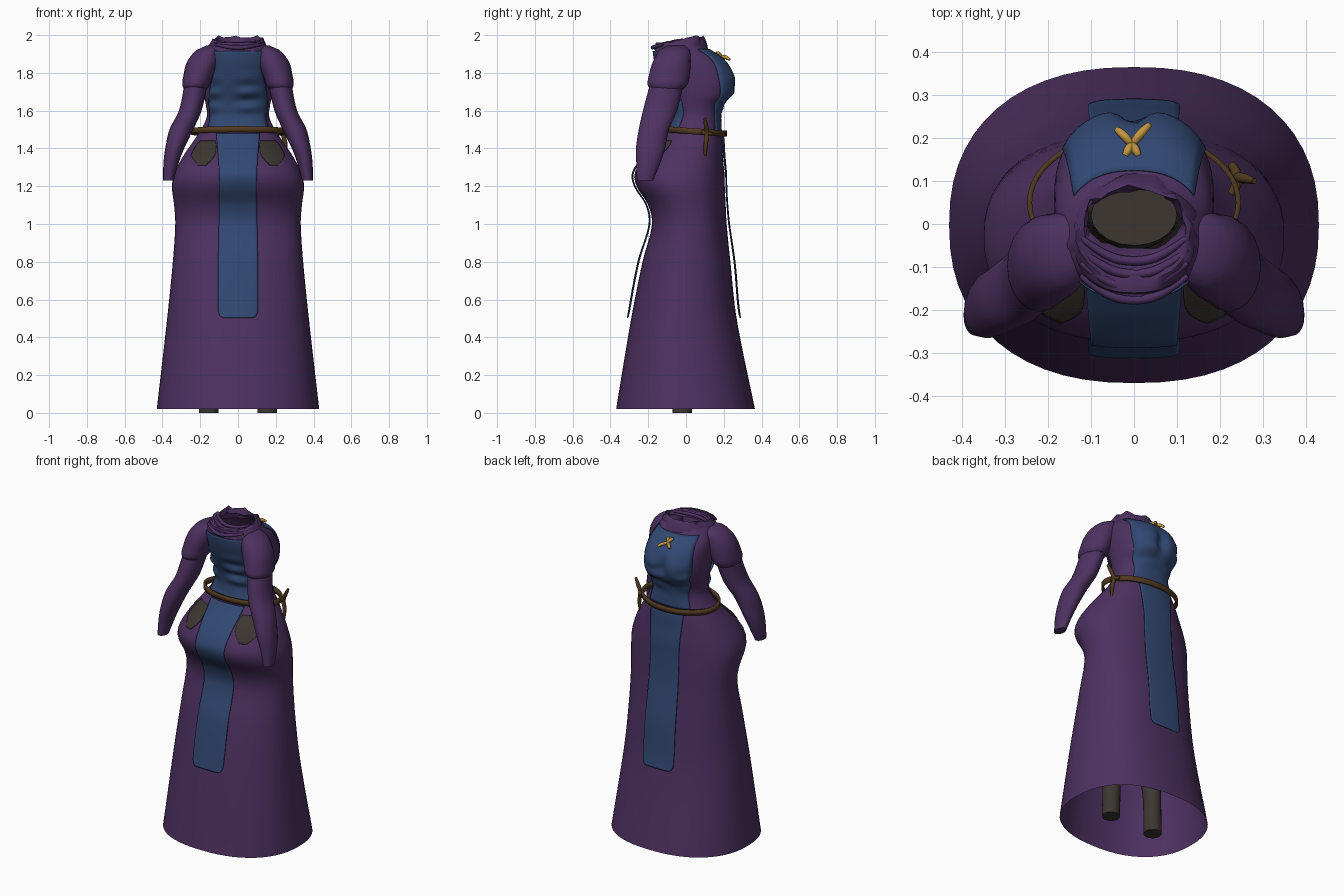
import bpy, math, random
from mathutils import Vector

random.seed(4)
cube = bpy.data.objects.get("Cube")
if cube:
    bpy.data.objects.remove(cube, do_unlink=True)


def material(name, rgb):
    mat = bpy.data.materials.new(name)
    mat.use_nodes = True
    mat.diffuse_color = (*rgb, 1)
    mat.node_tree.nodes["Principled BSDF"].inputs["Base Color"].default_value = (*rgb, 1)
    return mat


PURPLE = material("purple cloth", (.075, .031, .12))
BLUE = material("blue cloth", (.031, .065, .17))
BROWN = material("brown leather", (.085, .042, .014))
GOLD = material("gold ribbon", (.55, .31, .05))
DARK = material("dark underlayer", (.045, .037, .03))


def finish(obj, mat, thickness=0):
    obj.data.materials.append(mat)
    if thickness:
        mod = obj.modifiers.new("Thickness", "SOLIDIFY")
        mod.thickness = thickness
        mod.offset = 0
    bpy.ops.object.select_all(action="DESELECT")
    obj.select_set(True)
    bpy.context.view_layer.objects.active = obj
    bpy.ops.object.shade_smooth_by_angle(angle=math.radians(50))
    return obj


def sheet(name, rows, mat, wrap=False, caps=(), thickness=0):
    """Skin a list of equally long point rows; caps lists the rows to close."""
    n = len(rows[0])
    faces = []
    for r in range(len(rows) - 1):
        for i in range(n if wrap else n - 1):
            j = (i + 1) % n
            faces.append((r * n + i, r * n + j, (r + 1) * n + j, (r + 1) * n + i))
    for r in caps:
        start = (r % len(rows)) * n
        ring = list(range(start, start + n))
        faces.append(ring[::-1] if r == 0 else ring)
    mesh = bpy.data.meshes.new(name)
    mesh.from_pydata([p for row in rows for p in row], [], faces)
    mesh.update()
    obj = bpy.data.objects.new(name, mesh)
    bpy.context.collection.objects.link(obj)
    return finish(obj, mat, thickness)


def sample(keys, z):
    """Smoothly interpolate key rows (height first, ascending)."""
    k = 0
    while k < len(keys) - 2 and z > keys[k + 1][0]:
        k += 1
    a, b = keys[k], keys[k + 1]
    before, after = keys[max(k - 1, 0)], keys[min(k + 2, len(keys) - 1)]
    span = b[0] - a[0]
    t = min(max((z - a[0]) / span, 0), 1)
    out = []
    for i in range(1, len(a)):
        ma = (b[i] - before[i]) / (b[0] - before[0]) * span
        mb = (after[i] - a[i]) / (after[0] - a[0]) * span
        out.append(a[i] * (2*t**3 - 3*t*t + 1) + ma * (t**3 - 2*t*t + t)
                   + b[i] * (3*t*t - 2*t**3) + mb * (t**3 - t*t))
    return out


def steps(low, high, count):
    return [low + (high - low) * i / count for i in range(count + 1)]


def limb(name, keys, mat, count=20, sides=20, flip=1, caps=(), thickness=0):
    """Elliptical rings along keys of height, x, y, x radius, y radius."""
    rows = []
    for z in steps(keys[0][0], keys[-1][0], count):
        x, y, rx, ry = sample(keys, z)
        rows.append([(flip * x + rx * math.cos(a), y + ry * math.sin(a), z)
                     for a in steps(0, math.tau, sides)[:-1]])
    return sheet(name, rows, mat, True, caps, thickness)


def cord(name, points, radius, mat):
    """Tapered round strand through points."""
    curve = bpy.data.curves.new(name, "CURVE")
    curve.dimensions = "3D"
    curve.bevel_depth = radius
    curve.bevel_resolution = 2
    curve.use_fill_caps = True
    spline = curve.splines.new("NURBS")
    spline.points.add(len(points) - 1)
    for i, (point, co) in enumerate(zip(spline.points, points)):
        point.co = (*co, 1)
        point.radius = .55 if i in (0, len(points) - 1) else 1
    spline.use_endpoint_u = True
    spline.order_u = 3
    obj = bpy.data.objects.new(name, curve)
    bpy.context.collection.objects.link(obj)
    curve.materials.append(mat)
    return obj


# Gown silhouette: height, half width, bust side y, back side y
GOWN = [
    (.02, .43, .365, -.37), (.5, .375, .268, -.29), (.8, .345, .235, -.23),
    (1, .332, .215, -.18), (1.1, .338, .21, -.2), (1.2, .35, .205, -.262),
    (1.27, .335, .203, -.272), (1.36, .29, .195, -.215), (1.44, .235, .19, -.14),
    (1.51, .19, .18, -.085), (1.57, .165, .178, -.07), (1.63, .17, .19, -.075),
    (1.68, .18, .235, -.09), (1.75, .185, .258, -.12), (1.82, .185, .236, -.145),
    (1.88, .18, .185, -.16), (1.93, .16, .11, -.165), (1.96, .14, .09, -.16),
]
POWER = 2.3


def surface(x, z, side):
    """Gown y at a given x and height, on the bust (1) or back (-1) side."""
    rx, bust, back = sample(GOWN, z)
    middle = (bust + back) / 2
    bulge = max(0, 1 - abs(x / rx) ** POWER) ** (1 / POWER)
    y = middle + side * (bust - back) / 2 * bulge
    if side > 0:
        y -= .035 * math.exp(-(x / .035) ** 2 - ((z - 1.75) / .07) ** 2)
    return y


def gown_part(name, low, high, count, sides=56):
    rows = []
    for z in steps(low, high, count):
        rx = sample(GOWN, z)[0]
        row = []
        for a in steps(0, math.tau, sides)[:-1]:
            c = math.cos(a)
            x = rx * math.copysign(abs(c) ** (2 / POWER), c)
            row.append((x, surface(x, z, 1 if a < math.pi else -1), z))
        rows.append(row)
    return sheet(name, rows, PURPLE, True)


def drape(name, keys, side, mat, count=40, ripple=0):
    """Cloth laid on the gown; keys are height, half width, gap, centre x."""
    rows = []
    for z in steps(keys[0][0], keys[-1][0], count):
        half, gap, centre = sample(keys, z)
        fold = ripple * math.sin(z * 75) * math.exp(-((z - 1.67) / .09) ** 2)
        rows.append([(x, surface(x, z, side) + side * (gap + fold * (1 + math.sin(x * 30))), z)
                     for x in steps(centre - half, centre + half, 18)])
    return sheet(name, rows, mat, thickness=.004)


# Skirt and bodice
gown_part("skirt", .02, 1.52, 44)
gown_part("bodice", 1.48, 1.96, 32)

# Blue cloth on the bodice
drape("bust_cloth", [(1.49, .14, .006, 0), (1.57, .125, .008, 0), (1.63, .14, .01, 0),
                     (1.75, .165, .008, 0), (1.86, .155, .008, 0), (1.925, .14, .008, 0)], 1, BLUE, ripple=.004)
drape("back_cloth", [(1.49, .165, .006, 0), (1.56, .15, .008, 0), (1.65, .155, .012, 0),
                     (1.73, .145, .012, 0), (1.82, .125, .01, 0), (1.915, .14, .01, 0)], -1, BLUE, ripple=.007)

# Long hanging panels
for side, name in ((1, "bust_side_panel"), (-1, "back_side_panel")):
    drape(name, [(.503, .078, .022, 0), (.512, .094, .022, 0), (.54, .105, .022, 0),
                 (.8, .105, .025, 0), (1.1, .1, .012, 0), (1.27, .1, .012, 0), (1.48, .115, .012, 0)],
          side, BLUE, count=110)

# Dark cloth showing at the hips
for side, name in ((1, "left_hip_patch"), (-1, "right_hip_patch")):
    drape(name, [(1.31, .02, .003, side * .19), (1.36, .06, .004, side * .185),
                 (1.41, .055, .004, side * .17), (1.44, .04, .003, side * .16)], -1, DARK, count=12)

# Belt with knotted strap
belt_rows = []
for z in (1.474, 1.506):
    belt_rows.append([(.243 * math.cos(a), .05 + .16 * math.sin(a), z - .012 * math.sin(a))
                      for a in steps(0, math.tau, 48)[:-1]])
sheet("belt", belt_rows, BROWN, True, thickness=.012)
cord("belt_strap", [(.25, .1, 1.36), (.255, .105, 1.42), (.235, .11, 1.48), (.265, .105, 1.53), (.28, .1, 1.56)],
     .012, BROWN)
cord("belt_knot", [(.225, .07, 1.485), (.255, .105, 1.485), (.225, .14, 1.475)], .016, BROWN)

# Sleeves, arms and legs
for flip, side in ((1, "left"), (-1, "right")):
    limb(side + "_puff_sleeve", [
        (1.715, .225, -.1, .06, .085), (1.735, .222, -.098, .073, .105), (1.78, .212, -.09, .078, .108),
        (1.86, .185, -.075, .084, .1), (1.92, .155, -.06, .065, .08), (1.945, .135, -.05, .03, .045)],
        PURPLE, flip=flip, caps=(-1,))
    limb(side + "_arm", [
        (1.23, .368, -.217, .028, .043), (1.32, .355, -.2, .04, .063), (1.4, .335, -.188, .05, .077),
        (1.5, .3, -.17, .063, .08), (1.6, .253, -.138, .06, .09), (1.75, .22, -.098, .062, .09)],
        PURPLE, flip=flip, caps=(0,))
    limb(side + "_leg", [
        (0, .155, -.02, .052, .052), (.25, .15, -.02, .052, .055), (.5, .14, -.03, .07, .075),
        (.8, .125, -.01, .075, .08), (1.3, .1, -.03, .1, .12)], DARK, flip=flip, caps=(0,))
    bpy.ops.mesh.primitive_uv_sphere_add(segments=20, ring_count=12, radius=.07,
                                         location=(flip * .06, .1, 1.74))
    bust = bpy.context.object
    bust.name = side + "_under_bust"
    finish(bust, DARK)

# Inner body below the neckline
limb("under_body", [(1.2, 0, -.03, .2, .14), (1.4, 0, .02, .16, .12), (1.57, 0, .05, .13, .1),
                    (1.72, 0, .04, .11, .1), (1.84, 0, .02, .1, .07)], DARK, caps=(-1,))

# Crumpled collar: half width, bust side y, back y, bust side height, back height
collar = []
for rx, bust, back, high, low in ((.165, .115, -.172, 1.915, 1.92), (.148, .105, -.168, 1.955, 1.945),
                                  (.132, .095, -.14, 1.985, 1.955), (.122, .088, -.1, 1.993, 1.94),
                                  (.113, .08, -.06, 1.96, 1.945)):
    row = []
    for a in steps(0, math.tau, 30)[:-1]:
        s = math.sin(a)
        wobble = random.uniform(-.007, .007)
        row.append(((rx + wobble) * math.cos(a), (bust + back) / 2 + (bust - back) / 2 * s + wobble,
                    low + (high - low) * min(1, (s + 1) * .8) + wobble))
    collar.append(row)
sheet("collar", collar, PURPLE, True)

# Cowl folds behind the neck
for i in range(4):
    y, z = -.075 - .03 * i, 1.958 - .006 * i
    cord("cowl_fold", [(-.125, y + .045, z + .01), (-.07, y, z), (0, y - .015, z - .008),
                       (.07, y, z), (.125, y + .045, z + .01)], .011, PURPLE)

# Ribbon bow on the bust
knot = Vector((-.005, .185, 1.885))
for dx, dy, dz in ((-.035, .035, -.012), (.04, .045, -.015), (-.015, -.025, .02), (.015, -.025, .02)):
    tip = knot + Vector((dx, dy, dz))
    cord("ribbon_bow", [knot, (knot + tip) / 2 + Vector((0, .004, .012)), tip], .013, GOLD)
